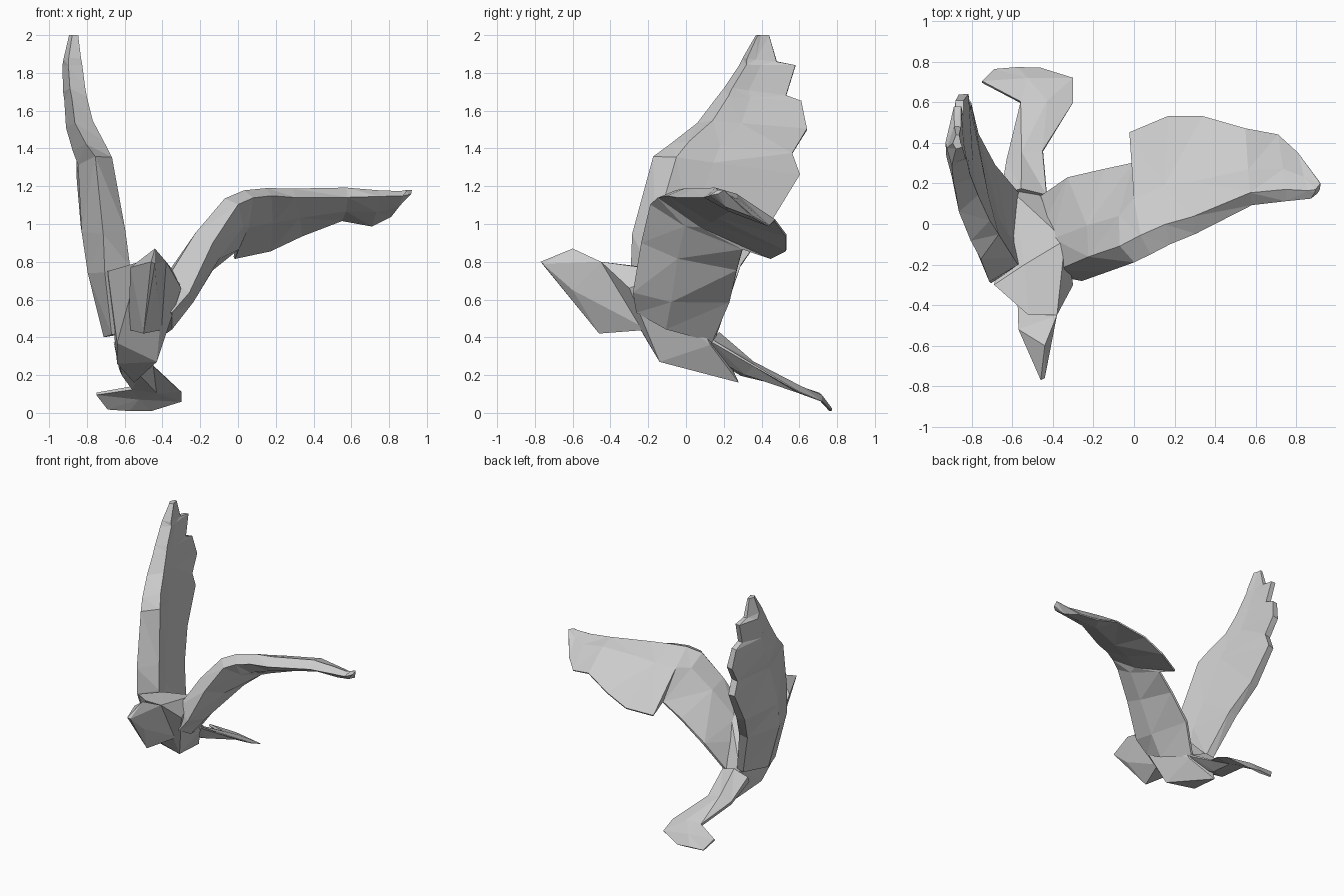
import bpy
import bmesh
from mathutils import Vector

cube = bpy.data.objects.get("Cube")
if cube:
    bpy.data.objects.remove(cube, do_unlink=True)

# One plain material for the whole bird
plumage = bpy.data.materials.new("pale_grey_plumage")
plumage.use_nodes = True
plumage.diffuse_color = (0.6, 0.6, 0.6, 1)
plumage.node_tree.nodes["Principled BSDF"].inputs["Base Color"].default_value = plumage.diffuse_color


def finish(name, bm):
    """Turn a bmesh into a flat shaded object with the plumage material."""
    bmesh.ops.recalc_face_normals(bm, faces=bm.faces)
    mesh = bpy.data.meshes.new(name)
    bm.to_mesh(mesh)
    bm.free()
    mesh.materials.append(plumage)
    obj = bpy.data.objects.new(name, mesh)
    bpy.context.collection.objects.link(obj)
    return obj


def hull(name, points):
    """Faceted solid wrapped around a few landmark points."""
    bm = bmesh.new()
    for point in points:
        bm.verts.new(point)
    result = bmesh.ops.convex_hull(bm, input=bm.verts)
    unused = [v for v in result["geom_interior"] if isinstance(v, bmesh.types.BMVert)]
    bmesh.ops.delete(bm, geom=unused, context="VERTS")
    return finish(name, bm)


def blade(name, sections, side=1, peak=0.4, nose=0, upper=0.3, lower=0.2, camber=0.6, rear=0.05):
    """Loft an aerofoil through sections of (lead edge, trail edge, thickness)."""
    bm = bmesh.new()
    leads = [Vector(section[0]) for section in sections]
    trails = [Vector(section[1]) for section in sections]
    middles = [lead.lerp(trail, 0.5) for lead, trail in zip(leads, trails)]
    rings = []
    last = len(sections) - 1
    for i, section in enumerate(sections):
        lead, trail, thick = leads[i], trails[i], section[2]
        span = middles[min(i + 1, last)] - middles[max(i - 1, 0)]
        normal = (trail - lead).cross(span).normalized() * side * thick
        crest = lead.lerp(trail, peak)
        ring = [
            lead.lerp(trail, nose) + normal * upper,
            crest + normal * camber,
            trail + normal * rear,
            trail - normal * rear,
            crest - normal * (1 - camber),
            lead - normal * lower,
        ]
        rings.append([bm.verts.new(point) for point in ring])
    for ring, following in zip(rings, rings[1:]):
        count = len(ring)
        for k in range(count):
            j = (k + 1) % count
            bm.faces.new((ring[k], ring[j], following[j], following[k]))
    bm.faces.new(rings[0])
    bm.faces.new(rings[-1])
    bmesh.ops.triangulate(bm, faces=bm.faces)
    return finish(name, bm)


# Head with pointed beak, tapering down to the throat
hull("head", [
    (-0.46, -0.77, 0.8),
    (-0.44, -0.76, 0.79),
    (-0.44, -0.6, 0.87),
    (-0.43, -0.6, 0.65),
    (-0.57, -0.52, 0.77),
    (-0.38, -0.45, 0.8),
    (-0.5, -0.46, 0.42),
    (-0.4, -0.2, 0.44),
    (-0.58, -0.2, 0.44),
])

# Torso between the shoulders, narrowing toward the tail
hull("torso", [
    (-0.52, -0.45, 0.8),
    (-0.38, -0.45, 0.8),
    (-0.54, -0.2, 0.77),
    (-0.69, -0.3, 0.75),
    (-0.3, -0.3, 0.66),
    (-0.34, -0.08, 0.75),
    (-0.64, -0.2, 0.37),
    (-0.38, -0.2, 0.43),
    (-0.43, -0.14, 0.27),
    (-0.64, -0.06, 0.26),
    (-0.55, 0.28, 0.16),
    (-0.43, 0.13, 0.36),
    (-0.6, 0.16, 0.42),
])

# Raised wing, with feather notches along its trailing edge
blade("right_wing", [
    ((-0.64, -0.2, 0.42), (-0.6, 0.16, 0.42), 0.15),
    ((-0.67, -0.29, 0.75), (-0.72, 0.29, 0.78), 0.18),
    ((-0.68, -0.28, 0.95), (-0.8, 0.44, 1), 0.17),
    ((-0.73, -0.17, 1.36), (-0.83, 0.6, 1.26), 0.13),
    ((-0.78, -0.08, 1.43), (-0.83, 0.56, 1.37), 0.13),
    ((-0.84, 0.06, 1.54), (-0.84, 0.64, 1.5), 0.12),
    ((-0.86, 0.16, 1.67), (-0.86, 0.61, 1.65), 0.1),
    ((-0.87, 0.2, 1.72), (-0.86, 0.53, 1.68), 0.1),
    ((-0.88, 0.28, 1.84), (-0.87, 0.58, 1.84), 0.09),
    ((-0.88, 0.3, 1.88), (-0.87, 0.48, 1.86), 0.08),
    ((-0.87, 0.37, 2), (-0.87, 0.44, 2), 0.04),
], nose=0.14, upper=0.6, camber=0.4, rear=0.2)

# Outstretched wing, arching up and then level to the tip
blade("left_wing", [
    ((-0.38, -0.26, 0.55), (-0.45, 0.14, 0.38), 0.18),
    ((-0.29, -0.28, 0.66), (-0.32, 0.23, 0.59), 0.2),
    ((-0.16, -0.23, 0.92), (-0.14, 0.27, 0.76), 0.17),
    ((-0.02, -0.18, 1.12), (0, 0.3, 0.87), 0.14),
    ((0.07, -0.14, 1.16), (-0.02, 0.45, 0.82), 0.13),
    ((0.17, -0.09, 1.17), (0.17, 0.53, 0.86), 0.12),
    ((0.3, -0.04, 1.16), (0.34, 0.53, 0.94), 0.11),
    ((0.58, 0.1, 1.16), (0.55, 0.47, 1.02), 0.1),
    ((0.75, 0.12, 1.16), (0.71, 0.44, 0.99), 0.08),
    ((0.87, 0.13, 1.16), (0.81, 0.35, 1.04), 0.06),
    ((0.9, 0.15, 1.16), (0.92, 0.2, 1.18), 0.03),
], side=-1, nose=0.1, upper=0.5)

# Narrow tail opening into a flat fan
blade("tail", [
    ((-0.65, 0.12, 0.34), (-0.43, 0.14, 0.38), 0.14),
    ((-0.62, 0.3, 0.21), (-0.45, 0.36, 0.25), 0.09),
    ((-0.56, 0.6, 0.13), (-0.3, 0.6, 0.11), 0.04),
    ((-0.75, 0.7, 0.1), (-0.3, 0.72, 0.06), 0.03),
    ((-0.69, 0.76, 0.02), (-0.46, 0.77, 0.01), 0.02),
], peak=0.5)
